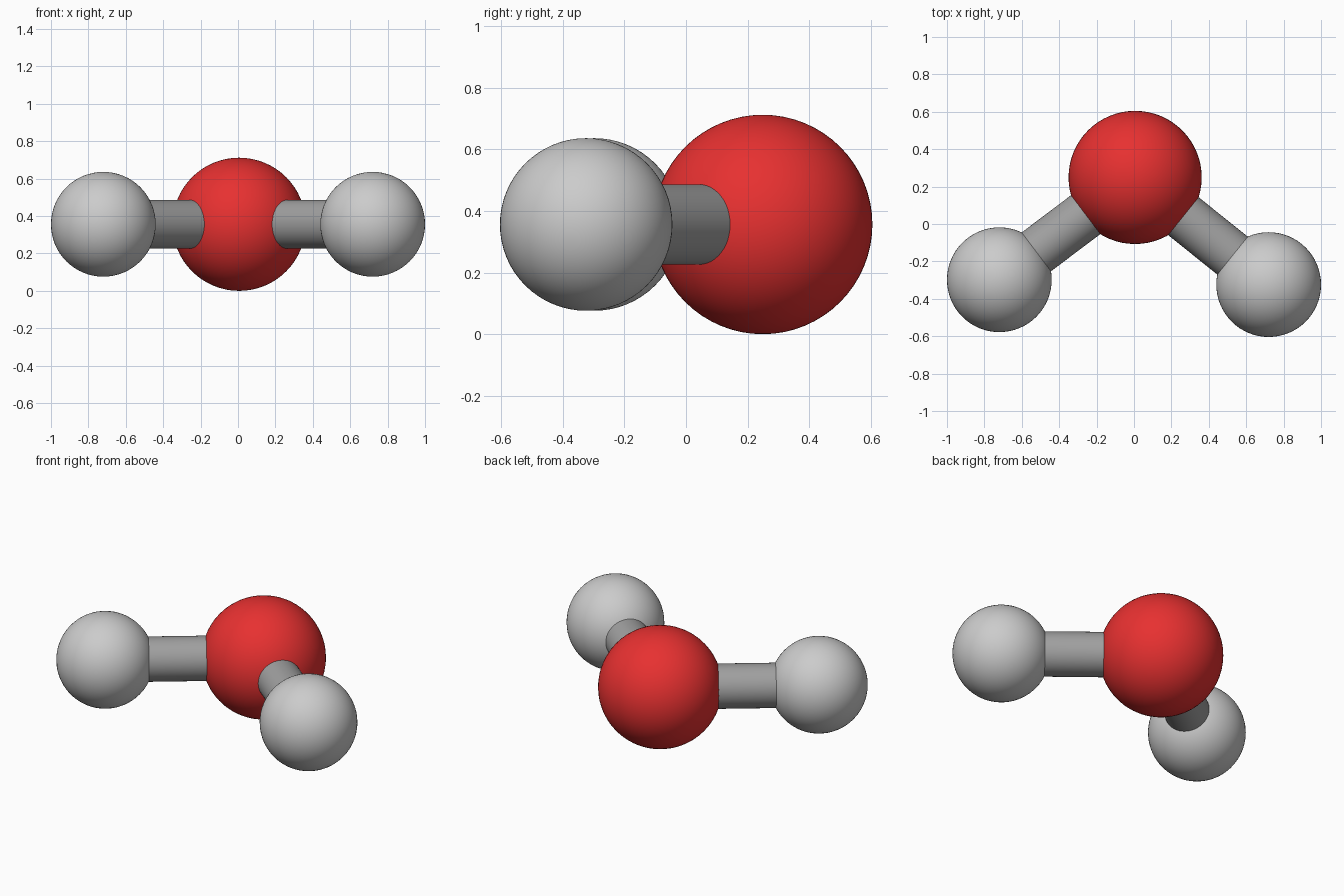
import bpy
from mathutils import Vector

if "Cube" in bpy.data.objects:
    bpy.data.objects.remove(bpy.data.objects["Cube"])

Z = 0.356
OXYGEN = Vector((0.006, 0.249, Z))
HYDROGENS = {"left": Vector((-0.72, -0.298, Z)), "right": Vector((0.72, -0.324, Z))}


def material(name, color):
    mat = bpy.data.materials.new(name)
    mat.diffuse_color = (*color, 1)
    mat.use_nodes = True
    mat.node_tree.nodes["Principled BSDF"].inputs["Base Color"].default_value = mat.diffuse_color
    return mat


def finish(name, mat=None):
    obj = bpy.context.object
    obj.name = name
    bpy.ops.object.shade_smooth_by_angle()
    if mat:
        obj.data.materials.append(mat)


def atom(name, center, radius, mat=None):
    bpy.ops.mesh.primitive_uv_sphere_add(segments=64, ring_count=32, radius=radius, location=center)
    finish(name, mat)


def bond(name, start, end, radius, mat):
    axis = end - start
    bpy.ops.mesh.primitive_cylinder_add(
        vertices=48, radius=radius, depth=axis.length, location=(start + end) / 2,
        rotation=axis.to_track_quat('Z', 'Y').to_euler())
    finish(name, mat)


red = material("red", (0.8, 0.03, 0.03))
dark_grey = material("dark_grey", (0.35, 0.35, 0.35))

# Large central atom
atom("oxygen_atom", OXYGEN, 0.356, red)

# Small outer atoms, each joined to the centre by a rod
for side, center in HYDROGENS.items():
    atom(f"hydrogen_atom_{side}", center, 0.28)
    bond(f"bond_{side}", OXYGEN, center, 0.13, dark_grey)
